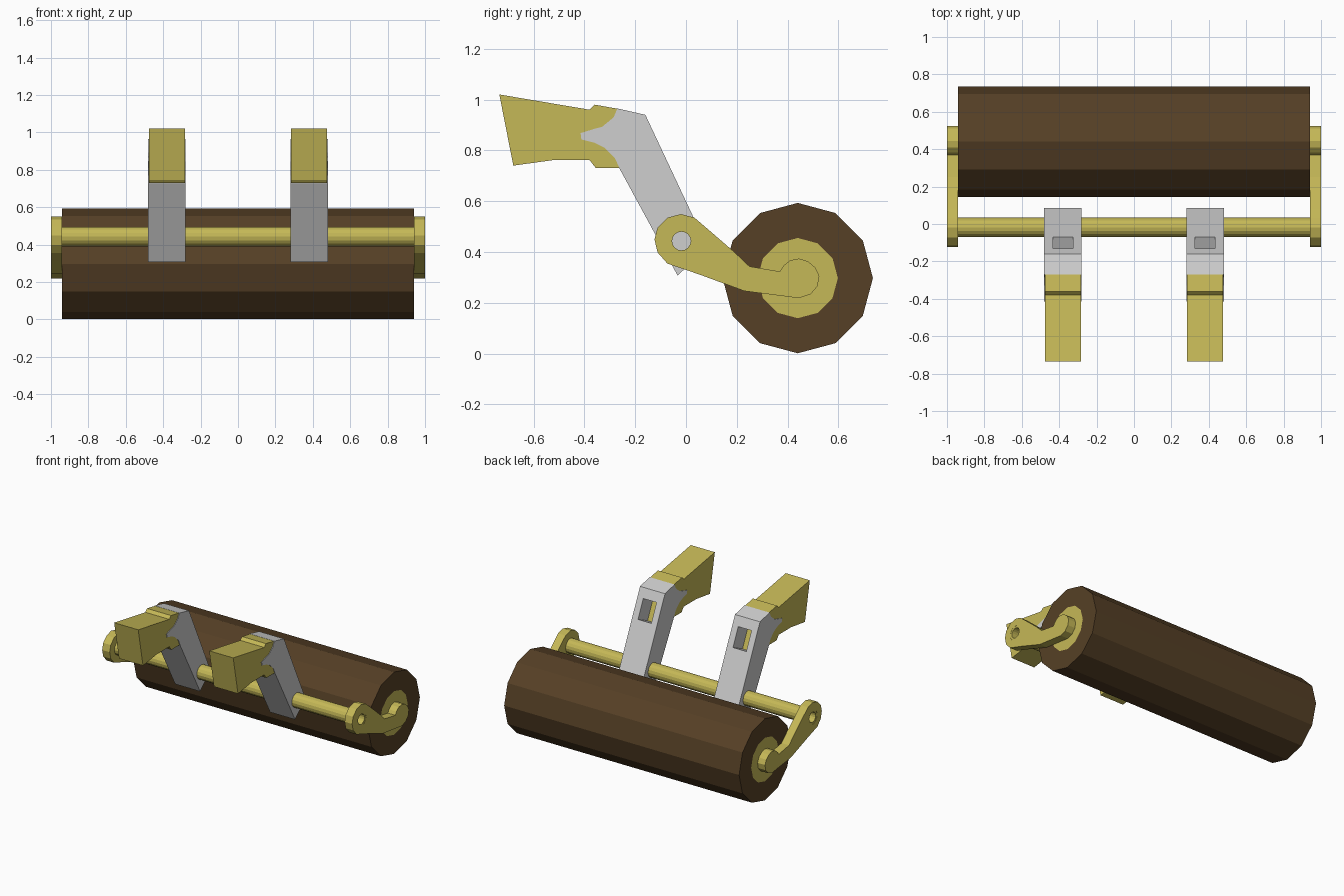
import bpy, bmesh, math
from mathutils import Vector

if "Cube" in bpy.data.objects:
    bpy.data.objects.remove(bpy.data.objects["Cube"])


def material(name, rgb):
    m = bpy.data.materials.new(name)
    m.diffuse_color = (*rgb, 1)
    m.use_nodes = True
    m.node_tree.nodes["Principled BSDF"].inputs["Base Color"].default_value = m.diffuse_color
    return m


YELLOW = material("dull yellow paint", (0.56, 0.48, 0.095))
BROWN = material("dark brown rubber", (0.093, 0.051, 0.019))
GREY = material("light grey steel", (0.62, 0.62, 0.62))


def circle(cy, cz, r, n):
    return [(cy + r * math.cos(2 * math.pi * i / n),
             cz + r * math.sin(2 * math.pi * i / n)) for i in range(n)]


def profile_mesh(loops, x0, x1):
    """Fill (y, z) loops, inner loops being holes, and extrude along x."""
    bm = bmesh.new()
    edges = []
    for loop in loops:
        vs = [bm.verts.new((x0, y, z)) for y, z in loop]
        edges += [bm.edges.new((vs[i - 1], vs[i])) for i in range(len(vs))]
    bmesh.ops.triangle_fill(bm, use_beauty=True, edges=edges, normal=(1, 0, 0))
    ext = bmesh.ops.extrude_face_region(bm, geom=bm.faces[:])
    moved = [g for g in ext["geom"] if isinstance(g, bmesh.types.BMVert)]
    bmesh.ops.translate(bm, verts=moved, vec=(x1 - x0, 0, 0))
    bmesh.ops.recalc_face_normals(bm, faces=bm.faces[:])
    return bm


def finish(name, bm, *mats):
    me = bpy.data.meshes.new(name)
    bm.to_mesh(me)
    bm.free()
    for m in mats:
        me.materials.append(m)
    ob = bpy.data.objects.new(name, me)
    bpy.context.collection.objects.link(ob)
    return ob


# Roller: twelve-sided drum with a yellow disc inset in each end
RY, RZ, RR, DISC = 0.44, 0.297, 0.296, 0.158
bm = bmesh.new()
ends = []
for x in (-0.94, 0.94):
    rings = [[bm.verts.new((x, y, z)) for y, z in circle(RY, RZ, r, 12)]
             for r in (RR, DISC)]
    for i in range(12):
        bm.faces.new((rings[0][i - 1], rings[0][i], rings[1][i], rings[1][i - 1]))
    bm.faces.new(rings[1]).material_index = 1
    ends.append(rings[0])
for i in range(12):
    bm.faces.new((ends[0][i - 1], ends[0][i], ends[1][i], ends[1][i - 1]))
bmesh.ops.recalc_face_normals(bm, faces=bm.faces[:])
finish("roller", bm, BROWN, YELLOW)

# Hollow cross rod, in sections between the shanks
PY, PZ = -0.018, 0.443
for name, x0, x1 in (("rod_left", -0.999, -0.48), ("rod_middle", -0.28, 0.28),
                     ("rod_right", 0.48, 0.999)):
    finish(name, profile_mesh([circle(PY, PZ, 0.052, 16),
                               circle(PY, PZ, 0.037, 16)], x0, x1), YELLOW)

# Hooked side arms
arm = [(-.02, .549), (.033, .535), (.08, .495), (.19, .40), (.25, .343),
       (.37, .323), (.383, .345), (.41, .367), (.445, .374), (.48, .363),
       (.51, .338), (.525, .305), (.518, .265), (.49, .233), (.445, .218),
       (.23, .246), (.053, .311), (-.073, .354), (-.112, .398), (-.124, .449),
       (-.112, .496), (-.073, .535)]
for side, x0 in (("left", -1.0), ("right", 0.94)):
    finish("side_arm_" + side,
           profile_mesh([arm, circle(PY, PZ, 0.052, 16)], x0, x0 + 0.06), YELLOW)

# Shanks with a forked nose, and the digging teeth they carry
shank = [(-.27, .965), (-.16, .94), (.085, .418), (-.033, .307), (-.26, .725),
         (-.28, .77), (-.32, .81), (-.36, .83), (-.412, .843), (-.415, .868),
         (-.36, .885), (-.33, .893), (-.285, .93)]
tooth = [(-.735, 1.02), (-.38, .96), (-.36, .98), (-.27, .964), (-.262, .73),
         (-.355, .73), (-.38, .762), (-.52, .762), (-.68, .74)]
for side, cx in (("left", -0.38), ("right", 0.38)):
    bm = profile_mesh([shank], cx - 0.1, cx + 0.1)
    back = Vector((0, 0.905, 0.425))
    face = max((f for f in bm.faces if f.normal.dot(back) > 0.99),
               key=lambda f: f.calc_area())
    # slot in the sloping back face, with the yellow tooth showing at its floor
    bmesh.ops.inset_region(bm, faces=[face], thickness=0.04)
    mid = face.calc_center_median()
    for v in face.verts:
        y, z = (-.13, .876) if v.co.z > mid.z else (-.07, .748)
        v.co = (cx + math.copysign(0.053, v.co.x - cx), y, z)
    floor = bmesh.ops.extrude_discrete_faces(bm, faces=[face])["faces"][0]
    bmesh.ops.translate(bm, verts=floor.verts[:], vec=back * -0.12)
    floor.material_index = 1
    finish("shank_" + side, bm, GREY, YELLOW)
    finish("tooth_" + side, profile_mesh([tooth], cx - 0.096, cx + 0.096), YELLOW)
